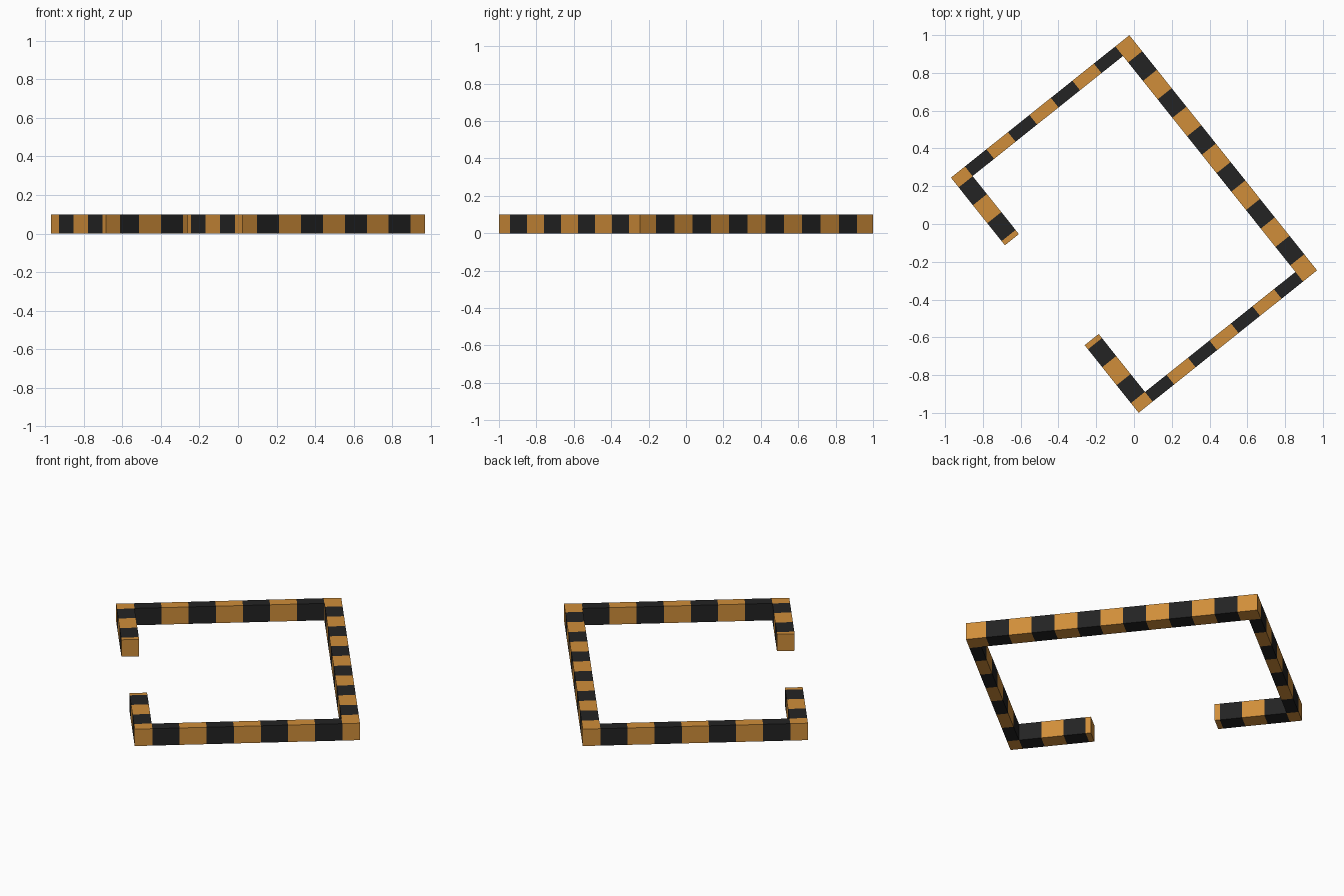
import bpy, math
from mathutils import Matrix

if "Cube" in bpy.data.objects:
    bpy.data.objects.remove(bpy.data.objects["Cube"])

H = 0.1                     # wall height
L, W = 0.7965, 0.6045       # half length / half width of the rectangle
T_LONG, T_SHORT = 0.095, 0.065
ROT = Matrix.Rotation(math.radians(-51.4), 4, 'Z')


def material(name, rgb):
    m = bpy.data.materials.new(name)
    m.diffuse_color = (*rgb, 1)
    m.use_nodes = True
    m.node_tree.nodes["Principled BSDF"].inputs["Base Color"].default_value = m.diffuse_color
    return m


MATS = [material("amber", (0.63, 0.27, 0.042)), material("charcoal", (0.017, 0.017, 0.017))]


def striped_wall(name, cuts, lo, hi, along_x, first):
    """Box sliced at the given cuts, with alternating colours starting at first."""
    verts, faces, cols = [], [], []
    for c in cuts:
        for s, z in ((lo, 0), (hi, 0), (hi, H), (lo, H)):
            verts.append((c, s, z) if along_x else (-s, c, z))
    n = len(cuts)
    for i in range(n - 1):
        a, b = 4 * i, 4 * i + 4
        for k in range(4):
            j = (k + 1) % 4
            faces.append((a + k, b + k, b + j, a + j))
            cols.append((first + i) % 2)
    e = 4 * (n - 1)
    faces += [(0, 1, 2, 3), (e + 3, e + 2, e + 1, e)]
    cols += [first, (first + n - 2) % 2]
    me = bpy.data.meshes.new(name)
    me.from_pydata([ROT @ Matrix.Translation(v).translation for v in verts], [], faces)
    for m in MATS:
        me.materials.append(m)
    me.polygons.foreach_set("material_index", cols)
    # make every face point outwards
    import bmesh
    bm = bmesh.new()
    bm.from_mesh(me)
    bmesh.ops.recalc_face_normals(bm, faces=bm.faces)
    bm.to_mesh(me)
    bm.free()
    ob = bpy.data.objects.new(name, me)
    bpy.context.collection.objects.link(ob)


# long wall: 11 centred stripes plus amber corner caps
mid = [0.125 * (i - 5.5) for i in range(12)]
striped_wall("long_wall", [-L] + mid + [L], W - T_LONG, W, True, 0)

# side walls between the long sides: 7 stripes, dark at both ends
inner = W - T_LONG
side = [-inner + 2 * inner * i / 7 for i in range(8)]
striped_wall("side_wall_left", side, L - T_SHORT, L, False, 1)
striped_wall("side_wall_right", side, -L, -L + T_SHORT, False, 1)

# two short returns flanking the entrance
ret = [0, 0.066, 0.187, 0.309, 0.43, 0.458]
striped_wall("entrance_wall_left", [-L + r for r in ret], -W, -W + T_LONG, True, 0)
striped_wall("entrance_wall_right", [L - r for r in ret], -W, -W + T_LONG, True, 0)
